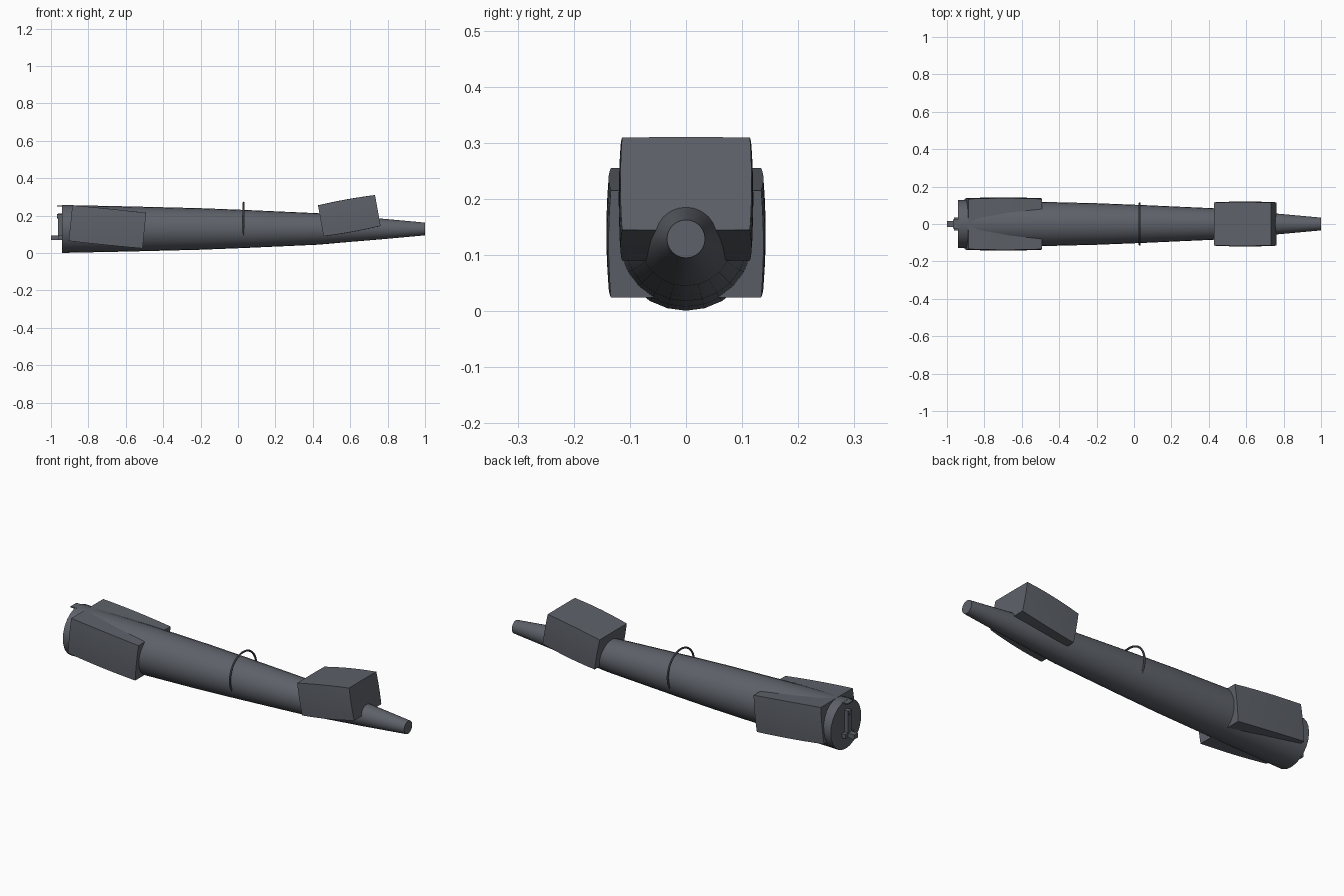
import bpy, bmesh, math
from mathutils import Matrix, Vector

if "Cube" in bpy.data.objects:
    bpy.data.objects.remove(bpy.data.objects["Cube"])

AXIS_Z = 0.129
mat = bpy.data.materials.new("dark_slate")
mat.diffuse_color = (0.11, 0.12, 0.14, 1)
mat.use_nodes = True
mat.node_tree.nodes["Principled BSDF"].inputs["Base Color"].default_value = mat.diffuse_color


def finish(name, bm, smooth=True):
    bmesh.ops.recalc_face_normals(bm, faces=bm.faces[:])
    me = bpy.data.meshes.new(name)
    bm.to_mesh(me)
    bm.free()
    ob = bpy.data.objects.new(name, me)
    bpy.context.collection.objects.link(ob)
    me.materials.append(mat)
    if smooth:
        bpy.ops.object.select_all(action='DESELECT')
        ob.select_set(True)
        bpy.context.view_layer.objects.active = ob
        bpy.ops.object.shade_smooth_by_angle(angle=math.radians(30))
    return ob


def lathe_x(name, profile, z, sides=24, y=0.0):
    """Closed solid of revolution about the x direction from (x, radius) pairs."""
    bm = bmesh.new()
    rings = []
    for x, r in profile:
        rings.append([bm.verts.new((x, y + r * math.sin(2 * math.pi * i / sides),
                                    z + r * math.cos(2 * math.pi * i / sides)))
                      for i in range(sides)])
    for a, b in zip(rings, rings[1:]):
        for i in range(sides):
            j = (i + 1) % sides
            bm.faces.new((a[i], a[j], b[j], b[i]))
    bm.faces.new(rings[0])
    bm.faces.new(rings[-1])
    return finish(name, bm)


def box(name, centre, size):
    bm = bmesh.new()
    bmesh.ops.create_cube(bm, size=1, matrix=Matrix.Translation(centre) @ Matrix.Diagonal((*size, 1)))
    return finish(name, bm, False)


def bowed_block(name, centre, size, tilt, bow_y, bow_z):
    """Tilted block whose sides and top/bottom swell slightly."""
    bm = bmesh.new()
    bmesh.ops.create_cube(bm, size=2)
    bmesh.ops.subdivide_edges(bm, edges=bm.edges[:], cuts=5, use_grid_fill=True)
    for v in bm.verts:
        u, w, h = v.co
        swell_y = bow_y * (1 - 0.5 * (u * u + h * h))
        swell_z = bow_z * (1 - u * u * 0.85 - w * w * 0.15)
        v.co = Vector((u * size[0] / 2, w * (size[1] / 2 + swell_y), h * (size[2] / 2 + swell_z)))
    bm.transform(Matrix.Translation(centre) @ Matrix.Rotation(math.radians(-tilt), 4, 'Y'))
    return finish(name, bm)


# Tapered main tube
lathe_x("tapered_body", [(-0.94, 0.128), (-0.6, 0.121), (-0.2, 0.111), (0.03, 0.102),
                         (0.43, 0.084), (0.6, 0.069), (0.76, 0.056), (1.0, 0.034)], AXIS_Z)

# Tilted blocks passing through the tube at each end
bowed_block("nose_block", (0.595, 0, 0.2), (0.31, 0.228, 0.167), 10.2, 0.006, 0.005)
bowed_block("tail_block", (-0.698, 0, 0.14), (0.397, 0.268, 0.191), -5.8, 0.008, 0.002)

# Wire ring standing above the middle of the tube
bm = bmesh.new()
N, M, R, r = 40, 8, 0.111, 0.005
grid = [[bm.verts.new((0.03 + r * math.sin(2 * math.pi * j / M),
                       (R + r * math.cos(2 * math.pi * j / M)) * math.sin(2 * math.pi * i / N),
                       0.159 + (R + r * math.cos(2 * math.pi * j / M)) * math.cos(2 * math.pi * i / N)))
         for j in range(M)] for i in range(N)]
for i in range(N):
    for j in range(M):
        bm.faces.new((grid[i][j], grid[(i + 1) % N][j],
                      grid[(i + 1) % N][(j + 1) % M], grid[i][(j + 1) % M]))
finish("wire_ring", bm)

# Tail fittings: upright bar, foot, pivot and top tab
box("tail_bar", (-0.948, 0, 0.14), (0.03, 0.028, 0.14))
box("tail_foot", (-0.975, 0, 0.082), (0.05, 0.03, 0.024))
box("tail_foot_crossbar", (-0.95, 0, 0.082), (0.024, 0.07, 0.024))
lathe_x("tail_pivot", [(-0.968, 0.012), (-0.93, 0.014)], 0.198, 12)
box("tail_top_tab", (-0.95, 0, 0.252), (0.034, 0.05, 0.006))
